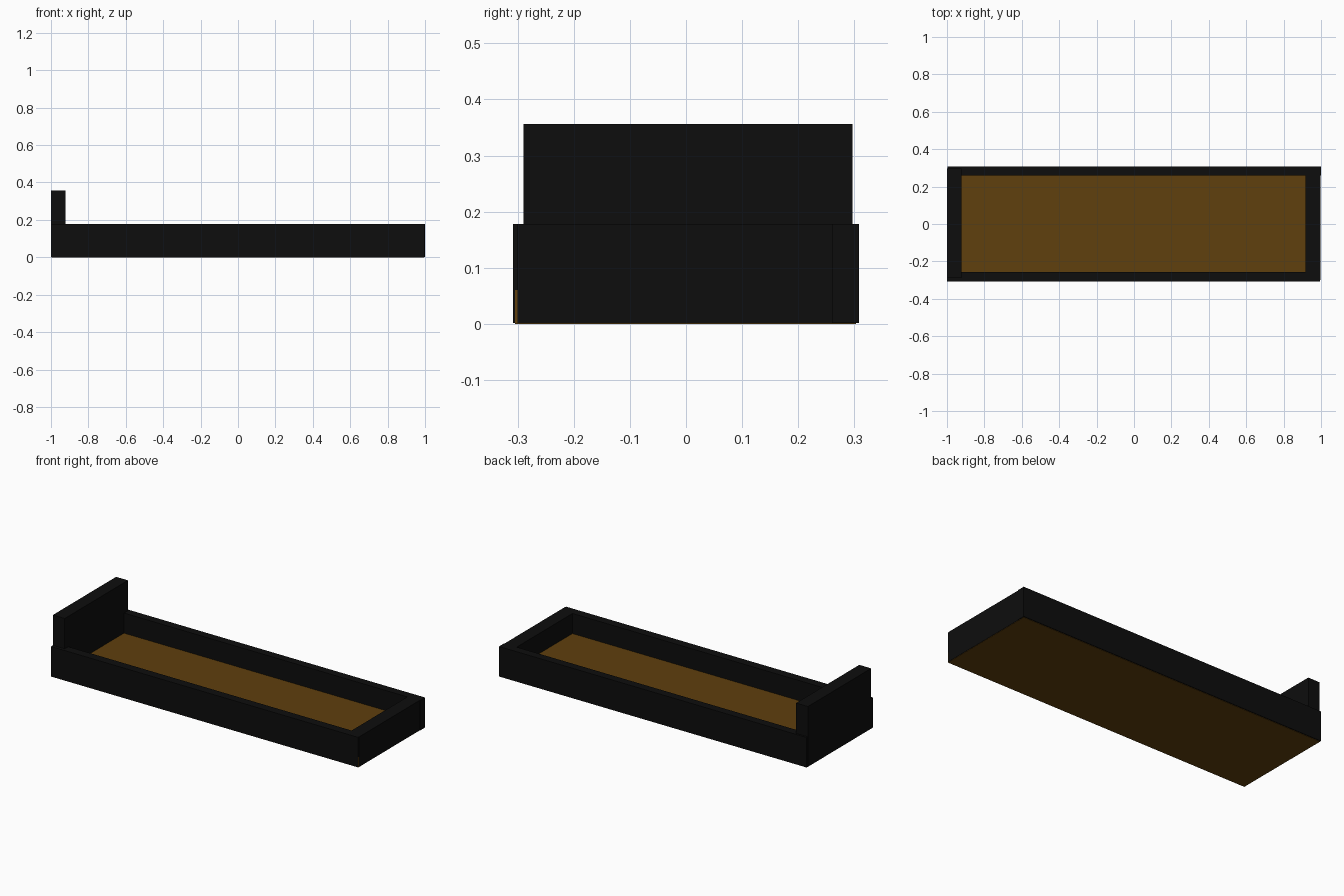
import bpy

if "Cube" in bpy.data.objects:
    bpy.data.objects.remove(bpy.data.objects["Cube"])


def material(name, color):
    m = bpy.data.materials.new(name)
    m.diffuse_color = (*color, 1)
    m.use_nodes = True
    m.node_tree.nodes["Principled BSDF"].inputs["Base Color"].default_value = m.diffuse_color
    return m


black = material("black_paint", (0.004, 0.004, 0.004))
brown = material("brown_wood", (0.115, 0.05, 0.004))


def box(name, x, y, z, mat):
    """Box spanning the (min, max) ranges on each axis."""
    bpy.ops.mesh.primitive_cube_add(size=1, location=[sum(r) / 2 for r in (x, y, z)])
    ob = bpy.context.object
    ob.name = name
    ob.scale = [r[1] - r[0] for r in (x, y, z)]
    bpy.ops.object.transform_apply(location=False, rotation=False, scale=True)
    ob.data.materials.append(mat)
    return ob


RAIL = (0.002, 0.178)

# Floor panel
box("floor_panel", (-0.997, 0.995), (-0.305, 0.303), (0, 0.06), brown)

# Long side rails
box("front_rail", (-1.0, 0.994), (-0.308, -0.257), RAIL, black)
box("back_rail", (-0.998, 1.0), (0.26, 0.308), RAIL, black)

# Short end rails fitted between the long ones
box("right_end_rail", (0.918, 0.997), (-0.30, 0.26), RAIL, black)
box("left_end_rail", (-1.0, -0.923), (-0.257, 0.297), RAIL, black)

# Raised headboard above the left end
box("headboard", (-1.0, -0.923), (-0.29, 0.297), (0.178, 0.356), black)
